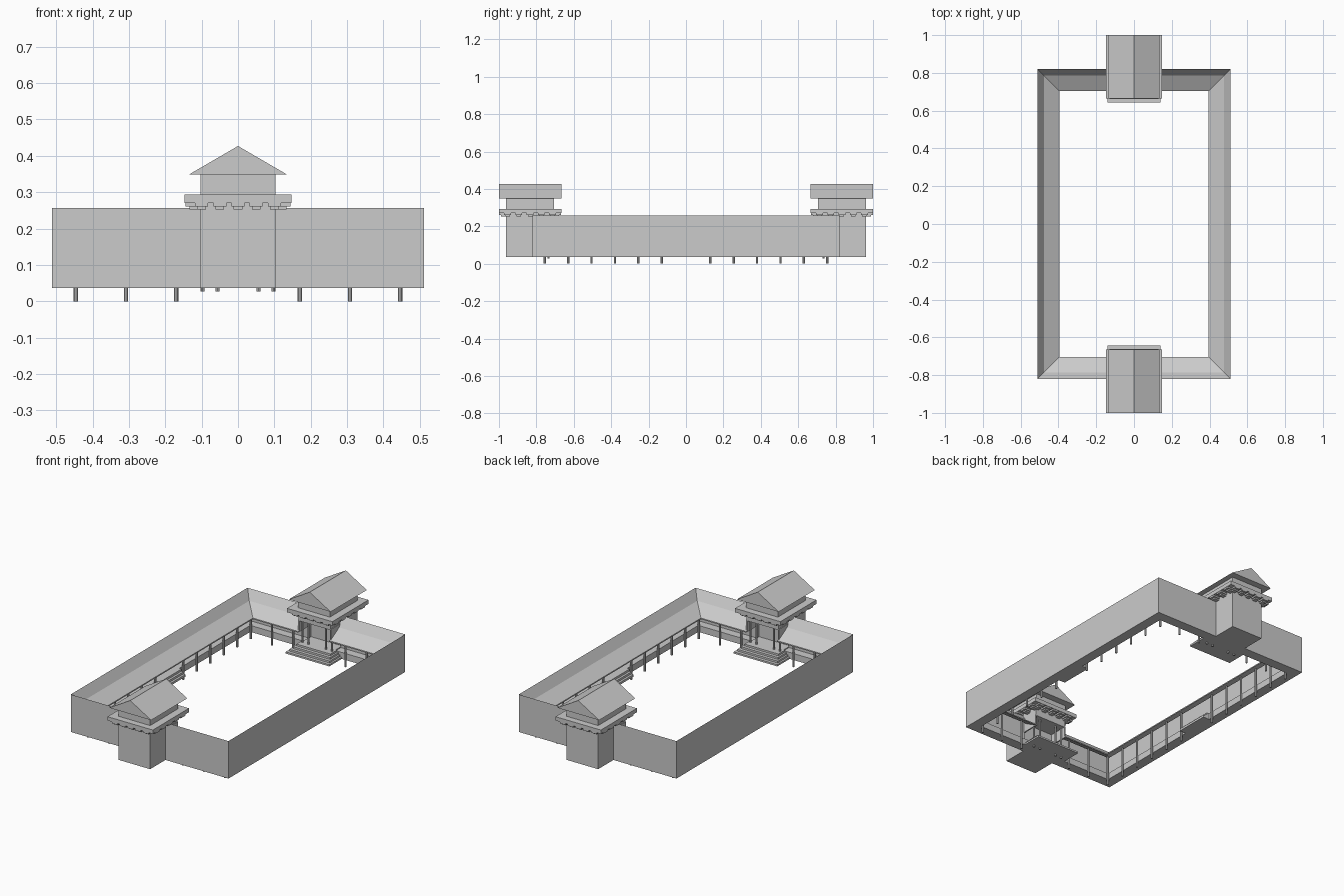
import bpy, bmesh
from mathutils import Vector

if "Cube" in bpy.data.objects:
    bpy.data.objects.remove(bpy.data.objects["Cube"])


def make(name, bm):
    bmesh.ops.recalc_face_normals(bm, faces=bm.faces)
    me = bpy.data.meshes.new(name)
    bm.to_mesh(me)
    bm.free()
    ob = bpy.data.objects.new(name, me)
    bpy.context.collection.objects.link(ob)
    return ob


def box(bm, x0, x1, y0, y1, z0, z1):
    v = bmesh.ops.create_cube(bm, size=1)['verts']
    bmesh.ops.scale(bm, vec=(x1 - x0, y1 - y0, z1 - z0), verts=v)
    bmesh.ops.translate(bm, vec=((x0 + x1) / 2, (y0 + y1) / 2, (z0 + z1) / 2), verts=v)


def post(bm, x, y, z0, z1, r=0.006):
    v = bmesh.ops.create_cone(bm, cap_ends=True, segments=8, radius1=r, radius2=r,
                              depth=z1 - z0)['verts']
    bmesh.ops.translate(bm, vec=(x, y, (z0 + z1) / 2), verts=v)


def prism(bm, pts, offset):
    # extrude a polygon along an offset
    a = [bm.verts.new(p) for p in pts]
    b = [bm.verts.new(Vector(p) + Vector(offset)) for p in pts]
    bm.faces.new(a)
    bm.faces.new(b[::-1])
    for i in range(len(a)):
        j = (i + 1) % len(a)
        bm.faces.new((a[i], a[j], b[j], b[i]))


def mirror(ob, x=False, y=False):
    m = ob.modifiers.new('mirror', 'MIRROR')
    m.use_axis = (x, y, False)
    m.use_clip = False
    m.use_mirror_merge = False


X, Y, GATE = 0.512, 0.82, 0.10

# gallery: outer wall, kinked inward roof and raised walk, swept with mitred corners
profile = [(0, .037), (0, .257), (.035, .203), (.117, .155), (.117, .148),
           (.035, .192), (.012, .225), (.012, .075), (.06, .075), (.06, .037)]
bm = bmesh.new()
rings = []
for sx, sy, corner in ((0, -1, False), (1, -1, True), (1, 1, True), (0, 1, False)):
    rings.append([bm.verts.new((X - d if corner else GATE, sy * (Y - d), z))
                  for d, z in profile])
for r0, r1 in zip(rings, rings[1:]):
    for i in range(len(profile)):
        j = (i + 1) % len(profile)
        bm.faces.new((r0[i], r0[j], r1[j], r1[i]))
bm.faces.new(rings[0])
bm.faces.new(rings[-1])
mirror(make('gallery', bm), x=True)

# gallery columns
bm = bmesh.new()
for i in range(6):
    post(bm, 0.446, 0.13 + i * 0.125, 0, 0.178)
for x in (0.17, 0.308):
    post(bm, x, 0.755, 0, 0.178)
mirror(make('gallery_columns', bm), x=True, y=True)

# steps in the middle of each long side
bm = bmesh.new()
for i in range(3):
    box(bm, 0.437 - i * 0.013, 0.46, -0.1, 0.1, 0.037, 0.075 - i * 0.0125)
mirror(make('side_steps', bm), x=True)

# gate tower body, porch floor and lintel
bm = bmesh.new()
box(bm, -.103, .103, .82, .962, .037, .27)
box(bm, -.103, .103, .71, .82, .037, .08)
box(bm, -.103, .103, .71, .82, .215, .27)
for s in (-1, 1):
    box(bm, s * .103 - .004, s * .103 + .004, .71, .82, .15, .22)
mirror(make('gate_tower', bm), y=True)

# gate steps
bm = bmesh.new()
for i in range(4):
    w = 0.11 + i * 0.0105
    box(bm, -w, w, 0.7 - i * 0.0185, 0.76, 0.037, 0.08 - i * 0.011)
mirror(make('gate_steps', bm), y=True)

# porch columns
bm = bmesh.new()
for x in (-.097, -.056, .056, .097):
    post(bm, x, 0.735, 0.027, 0.22, 0.0055)
mirror(make('porch_columns', bm), y=True)

# balcony slab with stepped brackets underneath
bm = bmesh.new()
box(bm, -.147, .147, .665, 1.0, .27, .293)
for s in (-1, 1):
    for c in (-.1, -.05, 0, .05, .1):
        x, y = c, .834 + c * 1.2
        end = .834 + s * .166
        for d, z in ((0, .261), (.012, .253)):
            w = .018 - d / 2
            ys = sorted((.834 + s * .12, end - s * d))
            box(bm, x - w, x + w, ys[0], ys[1], z, .271)
            xs = sorted((s * .095, s * (.145 - d)))
            box(bm, xs[0], xs[1], y - w, y + w, z, .271)
mirror(make('balcony', bm), y=True)

# upper storey
bm = bmesh.new()
box(bm, -.103, .103, .705, .962, .29, .352)
mirror(make('upper_storey', bm), y=True)

# gable roof
bm = bmesh.new()
prism(bm, [(-.136, .665, .348), (.136, .665, .348), (0, .665, .427)], (0, .335, 0))
mirror(make('gate_roof', bm), y=True)
